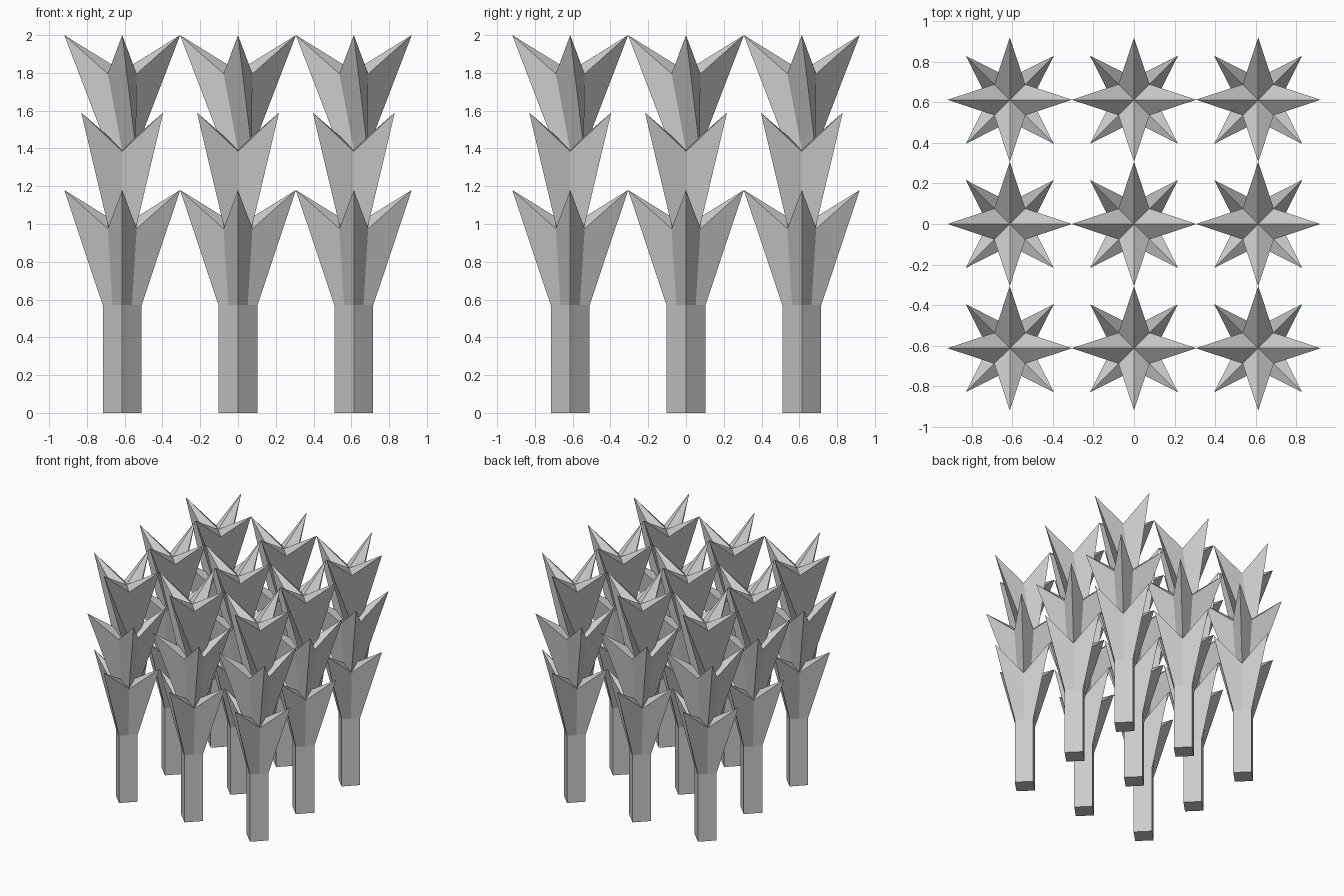
import bpy, bmesh
from math import pi, cos, sin

if "Cube" in bpy.data.objects:
    bpy.data.objects.remove(bpy.data.objects["Cube"])

PITCH = 0.613                  # spacing of the 3 x 3 grid
R, TIP, VALLEY = 0.103, 0.307, 0.108


def ring(bm, radii, z, turn):
    # eight points alternating between two radii
    return [bm.verts.new((radii[i % 2] * cos(turn + i * pi / 4),
                          radii[i % 2] * sin(turn + i * pi / 4),
                          z[i % 2])) for i in range(8)]


def star_tier(name, z0, turn, twist=0.0):
    # square base flaring up to a four-pointed star with a shallow ridged top
    bm = bmesh.new()
    base = ring(bm, (R, R * cos(pi / 4)), (z0, z0), turn + twist)
    rim = ring(bm, (TIP, VALLEY), (z0 + 0.61, z0 + 0.405), turn)
    centre = bm.verts.new((0, 0, z0 + 0.42))
    for i in range(8):
        j = (i + 1) % 8
        bm.faces.new((base[i], base[j], rim[j], rim[i]))
        bm.faces.new((rim[i], rim[j], centre))
    bm.faces.new(base[::-1])
    return to_mesh(bm, name)


def shaft(name, height):
    bm = bmesh.new()
    rings = [[bm.verts.new((R * cos(a * pi / 2), R * sin(a * pi / 2), z))
              for a in range(4)] for z in (0, height)]
    for i in range(4):
        j = (i + 1) % 4
        bm.faces.new((rings[0][i], rings[0][j], rings[1][j], rings[1][i]))
    bm.faces.new(rings[0][::-1])
    return to_mesh(bm, name)


def to_mesh(bm, name):
    mesh = bpy.data.meshes.new(name)
    bm.to_mesh(mesh)
    bm.free()
    return mesh


# shaft, then three stacked stars: the middle one turned, the top one twisted
parts = [shaft("shaft", 0.57),
         star_tier("lower_star", 0.57, 0),
         star_tier("middle_star", 0.98, pi / 4),
         star_tier("upper_star", 1.39, 0, pi / 4)]

# repeat the column over the grid with shared meshes
for ix in (-1, 0, 1):
    for iy in (-1, 0, 1):
        for mesh in parts:
            ob = bpy.data.objects.new(mesh.name, mesh)
            ob.location = (ix * PITCH, iy * PITCH, 0)
            bpy.context.collection.objects.link(ob)
